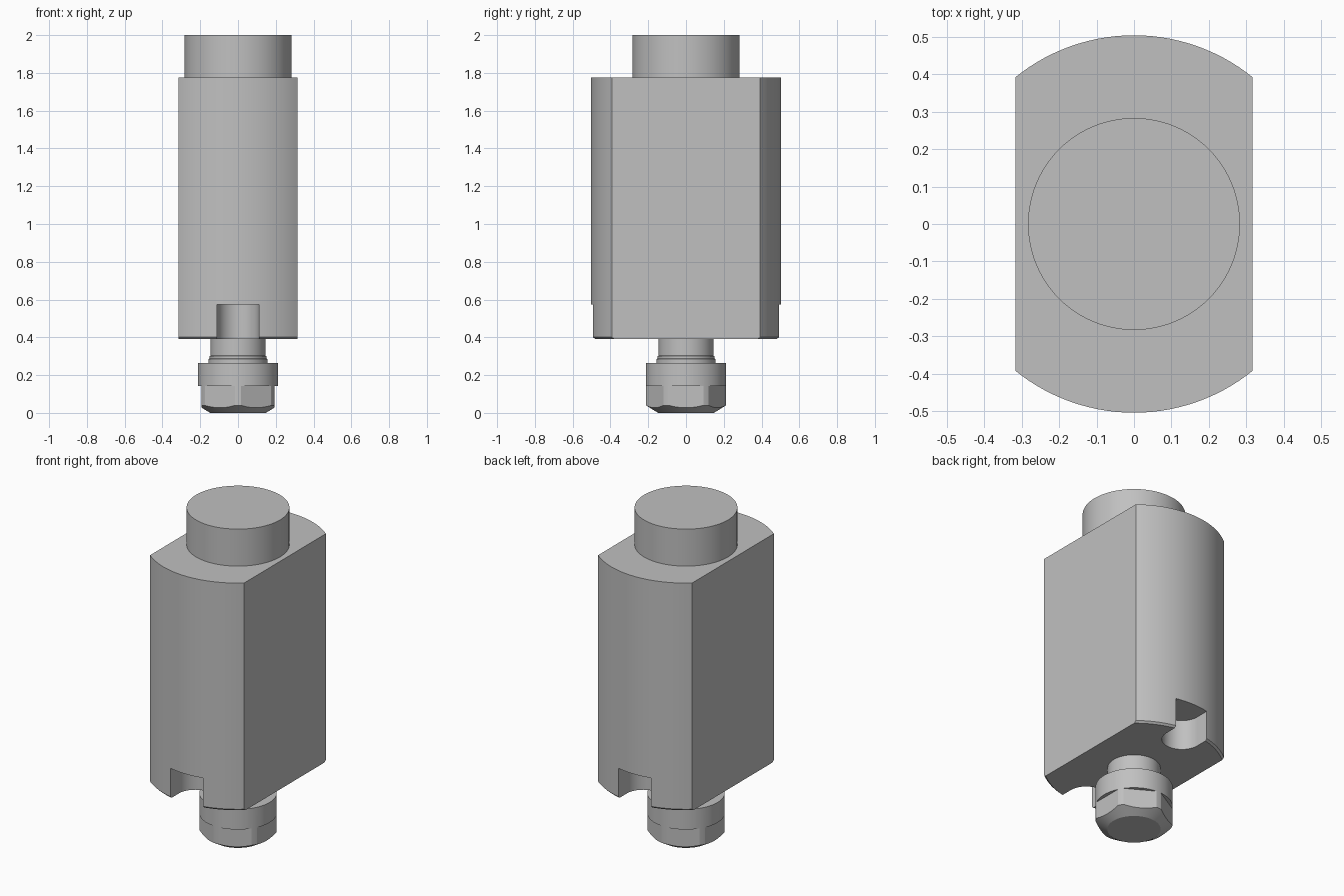
import bpy, bmesh, math
from mathutils import Matrix

if "Cube" in bpy.data.objects:
    bpy.data.objects.remove(bpy.data.objects["Cube"], do_unlink=True)

GREY = (0.53, 0.53, 0.53, 1)
metal = bpy.data.materials.new("grey metal")
metal.diffuse_color = GREY
metal.use_nodes = True
metal.node_tree.nodes["Principled BSDF"].inputs["Base Color"].default_value = GREY


def finish(bm, name):
    bmesh.ops.recalc_face_normals(bm, faces=bm.faces[:])
    mesh = bpy.data.meshes.new(name)
    bm.to_mesh(mesh)
    bm.free()
    mesh.materials.append(metal)
    obj = bpy.data.objects.new(name, mesh)
    bpy.context.collection.objects.link(obj)
    return obj


def activate(obj):
    bpy.ops.object.select_all(action='DESELECT')
    obj.select_set(True)
    bpy.context.view_layer.objects.active = obj


def smooth(obj):
    activate(obj)
    bpy.ops.object.shade_smooth_by_angle(angle=math.radians(20))


def turned(profile, segments=96):
    """Solid of revolution from (radius, height) points, capped at both ends."""
    bm = bmesh.new()
    rings = []
    for r, z in profile:
        rings.append([bm.verts.new((r * math.cos(a), r * math.sin(a), z))
                      for a in (math.tau * i / segments for i in range(segments))])
    for low, high in zip(rings, rings[1:]):
        for i in range(segments):
            j = (i + 1) % segments
            bm.faces.new((low[i], low[j], high[j], high[i]))
    bm.faces.new(rings[0])
    bm.faces.new(rings[-1])
    return bm


def add_prism(bm, outline, z0, z1, turn):
    """Extrude an xy outline from z0 to z1, rotated about the z axis."""
    spin = Matrix.Rotation(turn, 4, 'Z')
    low = [bm.verts.new(spin @ Matrix.Translation((x, y, z0)).translation) for x, y in outline]
    face = bm.faces.new(low)
    ext = bmesh.ops.extrude_face_region(bm, geom=[face])
    top = [v for v in ext["geom"] if isinstance(v, bmesh.types.BMVert)]
    bmesh.ops.translate(bm, verts=top, vec=(0, 0, z1 - z0))


def carve(obj, cutter):
    cutter.hide_render = True
    activate(obj)
    mod = obj.modifiers.new("cut", 'BOOLEAN')
    mod.operation = 'DIFFERENCE'
    mod.solver = 'EXACT'
    mod.object = cutter
    bpy.ops.object.modifier_apply(modifier=mod.name)
    bpy.data.objects.remove(cutter, do_unlink=True)


# Motor body: turned block with two flat sides
bm = turned([(0.493, 0.39), (0.504, 0.401), (0.504, 1.775)], 128)
for side in (-1, 1):
    cut = bmesh.ops.bisect_plane(bm, geom=bm.verts[:] + bm.edges[:] + bm.faces[:],
                                 plane_co=(side * 0.316, 0, 0), plane_no=(side, 0, 0),
                                 clear_outer=True)
    rim = [e for e in cut["geom_cut"] if isinstance(e, bmesh.types.BMEdge)]
    bmesh.ops.holes_fill(bm, edges=rim, sides=0)
body = finish(bm, "motor_body")

# Round-ended wrench slots at front and back of the lower rim
slot = [(0.11, -0.7)]
slot += [(0.11 * math.cos(a), -0.41 + 0.11 * math.sin(a))
         for a in (math.pi * i / 32 for i in range(33))]
slot += [(-0.11, -0.7)]
bm = bmesh.new()
for turn in (0, math.pi):
    add_prism(bm, slot, 0.3, 0.573, turn)
carve(body, finish(bm, "slot_cutter"))
smooth(body)

# Top cap
smooth(finish(turned([(0.283, 1.775), (0.283, 2.0)]), "top_cap"))

# Shaft neck with stepped collar
smooth(finish(turned([(0.157, 0.265), (0.157, 0.285), (0.15, 0.289), (0.15, 0.3),
                      (0.145, 0.303), (0.145, 0.39)]), "shaft_neck"))

# Collet nut: chamfered cylinder with six wrench flats
nut = finish(turned([(0.147, 0), (0.213, 0.04), (0.213, 0.265)]), "collet_nut")
flat = [(0.192, -0.105), (0.3, -0.105), (0.3, 0.105), (0.192, 0.105)]
bm = bmesh.new()
for i in range(6):
    add_prism(bm, flat, -0.1, 0.142, i * math.pi / 3)
carve(nut, finish(bm, "flat_cutter"))
smooth(nut)
